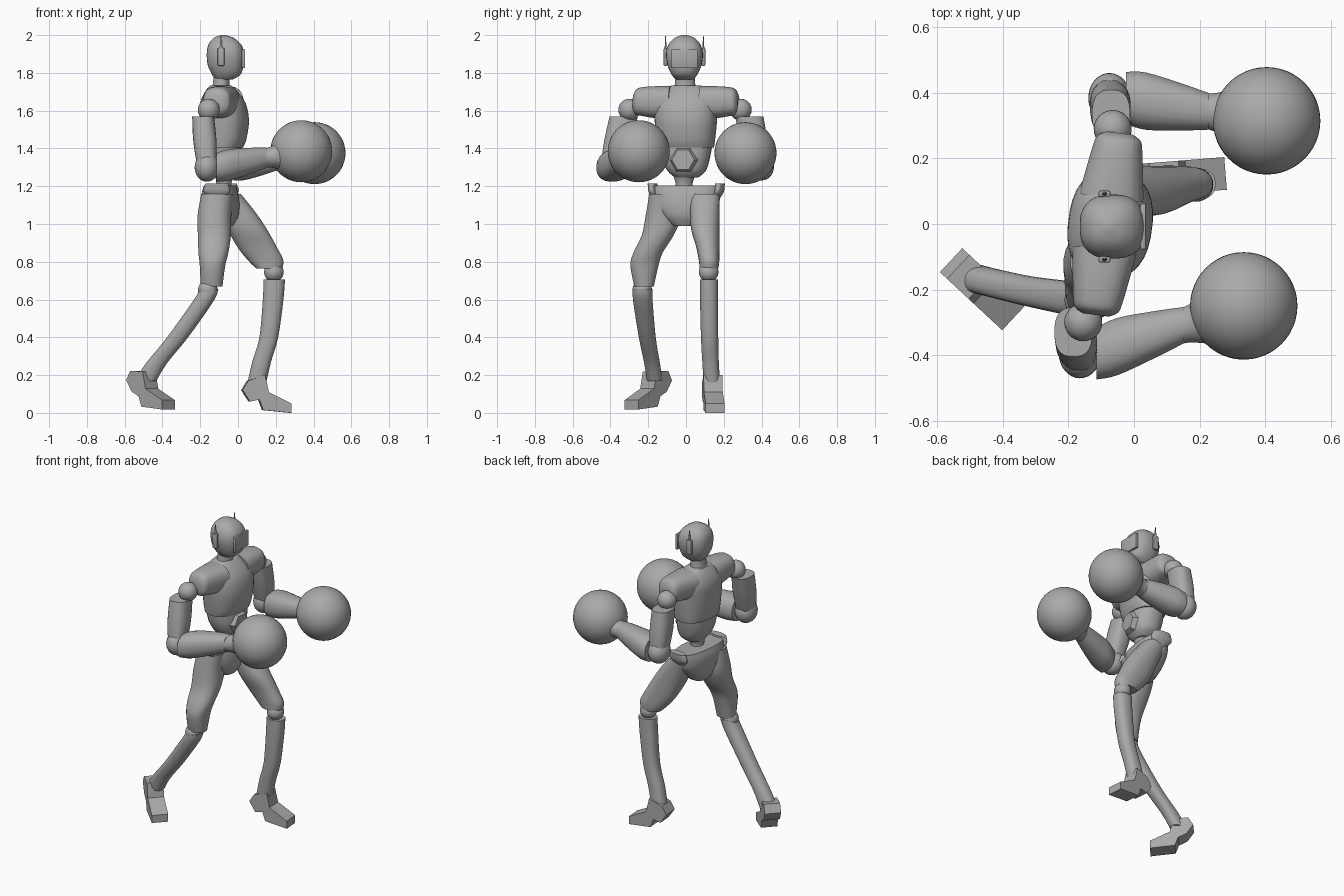
import bpy, bmesh, math
from mathutils import Vector, Matrix

cube = bpy.data.objects.get("Cube")
if cube:
    bpy.data.objects.remove(cube, do_unlink=True)

grey = bpy.data.materials.new("plain_grey")
grey.use_nodes = True
GREY = (0.4, 0.4, 0.4, 1)
grey.diffuse_color = GREY
grey.node_tree.nodes["Principled BSDF"].inputs["Base Color"].default_value = GREY

YAW = Matrix.Translation((-0.08, 0, 0)) @ Matrix.Rotation(-0.13, 4, 'Z')


def finish(name, bm, matrix=None, angle=40):
    """Turn a bmesh into a shaded object."""
    if matrix:
        bm.transform(matrix)
    bmesh.ops.recalc_face_normals(bm, faces=bm.faces)
    mesh = bpy.data.meshes.new(name)
    bm.to_mesh(mesh)
    bm.free()
    mesh.materials.append(grey)
    obj = bpy.data.objects.new(name, mesh)
    bpy.context.collection.objects.link(obj)
    bpy.ops.object.select_all(action='DESELECT')
    obj.select_set(True)
    bpy.context.view_layer.objects.active = obj
    bpy.ops.object.shade_smooth_by_angle(angle=math.radians(angle))
    return obj


def spline(stations, steps):
    """Catmull-Rom interpolation through tuples."""
    pts = [stations[0]] + list(stations) + [stations[-1]]
    out = []
    for a, b, c, d in zip(pts, pts[1:], pts[2:], pts[3:]):
        for i in range(steps):
            t = i / steps
            out.append([q + 0.5 * t * (r - p + t * (2*p - 5*q + 4*r - s + t * (3*(q - r) + s - p)))
                        for p, q, r, s in zip(a, b, c, d)])
    return out + [list(stations[-1])]


def loft(name, stations, axis='Z', square=2.0, steps=4, sides=24, matrix=None):
    """Skin rings (x, y, z, radius_a, radius_b) lying across the given axis."""
    u, v = {'Z': ((1, 0, 0), (0, 1, 0)), 'X': ((0, 1, 0), (0, 0, 1)),
            'Y': ((1, 0, 0), (0, 0, 1))}[axis]
    u, v = Vector(u), Vector(v)
    bm = bmesh.new()
    rings = []
    for x, y, z, ra, rb in spline(stations, steps):
        ring = []
        for i in range(sides):
            a = 2 * math.pi * (i + 0.5) / sides
            c, s = math.cos(a), math.sin(a)
            c = math.copysign(abs(c) ** (2 / square), c)
            s = math.copysign(abs(s) ** (2 / square), s)
            ring.append(bm.verts.new(Vector((x, y, z)) + u * c * ra + v * s * rb))
        rings.append(ring)
    for lo, hi in zip(rings, rings[1:]):
        for i in range(sides):
            j = (i + 1) % sides
            bm.faces.new((lo[i], lo[j], hi[j], hi[i]))
    bm.faces.new(rings[0])
    bm.faces.new(rings[-1])
    return finish(name, bm, matrix)


def ball(name, centre, radius, scale=(1, 1, 1), segments=32):
    bm = bmesh.new()
    bmesh.ops.create_uvsphere(bm, u_segments=segments, v_segments=segments // 2, radius=radius)
    return finish(name, bm, Matrix.Translation(centre) @ Matrix.Diagonal((*scale, 1)))


def box(name, centre, size, bevel=0.0, matrix=None):
    bm = bmesh.new()
    bmesh.ops.create_cube(bm, size=1, matrix=Matrix.Translation(centre) @ Matrix.Diagonal((*size, 1)))
    if bevel:
        bmesh.ops.bevel(bm, geom=bm.edges, offset=bevel, segments=2, affect='EDGES', profile=0.5)
    return finish(name, bm, matrix)


def foot(name, ankle, yaw, heel_lift):
    """Extruded side profile with a raised heel and a flat toe block."""
    profile = [(-.08, .12), (-.05, .17), (.04, .2), (.06, .11), (.18, .05),
               (.18, 0), (.03, .015), (.01, .07), (-.04, .06)]
    bm = bmesh.new()
    pts = [bm.verts.new((x, -.05, z + (heel_lift if x < 0 else 0))) for x, z in profile]
    face = bm.faces.new(pts)
    ext = bmesh.ops.extrude_face_region(bm, geom=[face])
    bmesh.ops.translate(bm, vec=(0, .1, 0), verts=[g for g in ext["geom"] if isinstance(g, bmesh.types.BMVert)])
    return finish(name, bm, Matrix.Translation(ankle) @ Matrix.Rotation(yaw, 4, 'Z'), 30)


# Head, visor and ear pieces
loft("head", [(-.075, -.008, 1.765, .045, .045), (-.062, -.008, 1.79, .075, .068),
              (-.065, -.008, 1.84, .095, .09), (-.066, -.008, 1.9, .1, .098),
              (-.07, -.008, 1.95, .087, .085), (-.075, -.008, 1.985, .053, .053),
              (-.078, -.008, 2.0, .012, .012)], square=2.5, sides=32)
box("visor", (.028, -.008, 1.875), (.018, .14, .1), .004)
for side, sign in (("left", 1), ("right", -1)):
    y = -.008 + sign * .1
    box(side + "_ear", (-.09, y, 1.885), (.036, .02, .095), .006)
    loft(side + "_antenna", [(-.09, y, 1.92, .009, .006), (-.09, y, 1.995, .002, .002)], steps=1, sides=8)
loft("neck", [(-.095, -.005, 1.69, .07, .07), (-.09, -.005, 1.73, .046, .056),
              (-.085, -.005, 1.8, .044, .05)])

# Torso
loft("chest", [(0, 0, 1.405, .105, .148), (.005, 0, 1.45, .118, .155), (.008, 0, 1.55, .128, .165),
               (0, 0, 1.64, .118, .165), (-.008, 0, 1.7, .085, .125), (-.012, 0, 1.733, .055, .078)],
     square=2.4, sides=32, matrix=YAW)
loft("belly", [(.01, .005, 1.245, .05, .06), (.01, .005, 1.28, .08, .1),
               (.005, 0, 1.34, .098, .125), (0, 0, 1.42, .1, .14)], square=2.3, matrix=YAW)
loft("waist_joint", [(-.075, -.01, 1.15, .05, .06), (-.075, -.01, 1.21, .04, .045),
                     (-.07, -.01, 1.27, .055, .065)])
bm = bmesh.new()
bmesh.ops.create_cone(bm, cap_ends=True, segments=6, radius1=.075, radius2=.06, depth=.03)
finish("belly_plate", bm, YAW @ Matrix.Translation((.105, 0, 1.34)) @ Matrix.Rotation(math.pi / 2, 4, 'Y'), 20)

# Shoulder caps on the turned torso
for side, sign in (("left", 1), ("right", -1)):
    loft(side + "_shoulder", [(0, sign * .08, 1.645, .1, .085), (0, sign * .16, 1.645, .088, .085),
                              (0, sign * .235, 1.648, .076, .076), (0, sign * .265, 1.645, .066, .066),
                              (0, sign * .28, 1.64, .04, .04)], axis='Y', square=2.5, matrix=YAW)


# Arms with ball joints and round gloves
def arm(side, shoulder, elbow, upper_top, glove):
    shoulder, elbow, top, glove = map(Vector, (shoulder, elbow, upper_top, glove))
    ball(side + "_shoulder_joint", shoulder, .058)
    mid = top.lerp(elbow, .5)
    loft(side + "_upper_arm", [(*top, .058, .075), (*mid, .062, .072), (*elbow, .05, .058)], square=2.6)
    ball(side + "_elbow", elbow, .076, (.85, 1, 1))
    start = elbow + Vector((.05, 0, .0))
    rings = []
    for t, ra, rb in ((0, .08, .076), (.18, .088, .083), (.5, .072, .07), (.74, .056, .054)):
        rings.append((*start.lerp(glove, t * .8), ra, rb))
    loft(side + "_forearm", rings, axis='X', square=2.3)
    loft(side + "_cuff", [(*start.lerp(glove, .54), .054, .05), (*start.lerp(glove, .64), .06, .056),
                          (*start.lerp(glove, .78), .085, .08)], axis='X')
    ball(side + "_glove", glove, .164, segments=48)


arm("left", (-.065, .29, 1.605), (-.075, .385, 1.305), (-.07, .335, 1.57), (.405, .315, 1.375))
arm("right", (-.155, -.3, 1.605), (-.165, -.395, 1.3), (-.185, -.33, 1.57), (.335, -.25, 1.385))

# Pelvis and its flared hip plates
loft("pelvis", [(-.005, -.01, .99, .06, .06), (-.005, -.01, 1.04, .085, .12), (-.01, -.005, 1.1, .095, .165),
                (-.015, -.003, 1.16, .092, .18), (-.015, 0, 1.205, .08, .185)], square=2.5, sides=32, matrix=YAW)
for side, sign in (("left", 1), ("right", -1)):
    loft(side + "_hip_plate", [(-.01, sign * .155, 1.13, .03, .02), (-.01, sign * .175, 1.17, .07, .024),
                               (-.01, sign * .18, 1.215, .06, .025)], matrix=YAW)

# Legs
loft("left_thigh", [(-.06, .1, 1.16, .075, .08), (.0, .1, 1.06, .095, .078), (.05, .102, .97, .105, .075),
                    (.1, .115, .88, .105, .062), (.145, .122, .81, .095, .055), (.165, .122, .765, .07, .05)],
     square=2.3)
loft("right_thigh", [(-.11, -.11, 1.16, .085, .085), (-.125, -.12, 1.04, .09, .095), (-.125, -.15, .94, .088, .085),
                     (-.13, -.2, .85, .08, .078), (-.135, -.22, .78, .068, .075), (-.14, -.222, .67, .058, .052)],
     square=2.3)
ball("left_knee", (.19, .12, .745), .052)
ball("right_knee", (-.16, -.232, .65), .052)
loft("left_shin", [(.192, .122, .705, .057, .048), (.186, .122, .6, .055, .048), (.163, .125, .4, .05, .046),
                   (.125, .13, .27, .05, .044), (.1, .137, .16, .05, .044)], square=2.4)
loft("right_shin", [(-.152, -.23, .655, .048, .052), (-.185, -.228, .59, .055, .052), (-.32, -.205, .4, .056, .045),
                    (-.43, -.18, .265, .056, .042), (-.49, -.165, .17, .058, .042)], square=2.4)
foot("left_foot", (.1, .14, 0), .08, 0)
foot("right_foot", (-.5, -.165, .018), -.75, .035)
